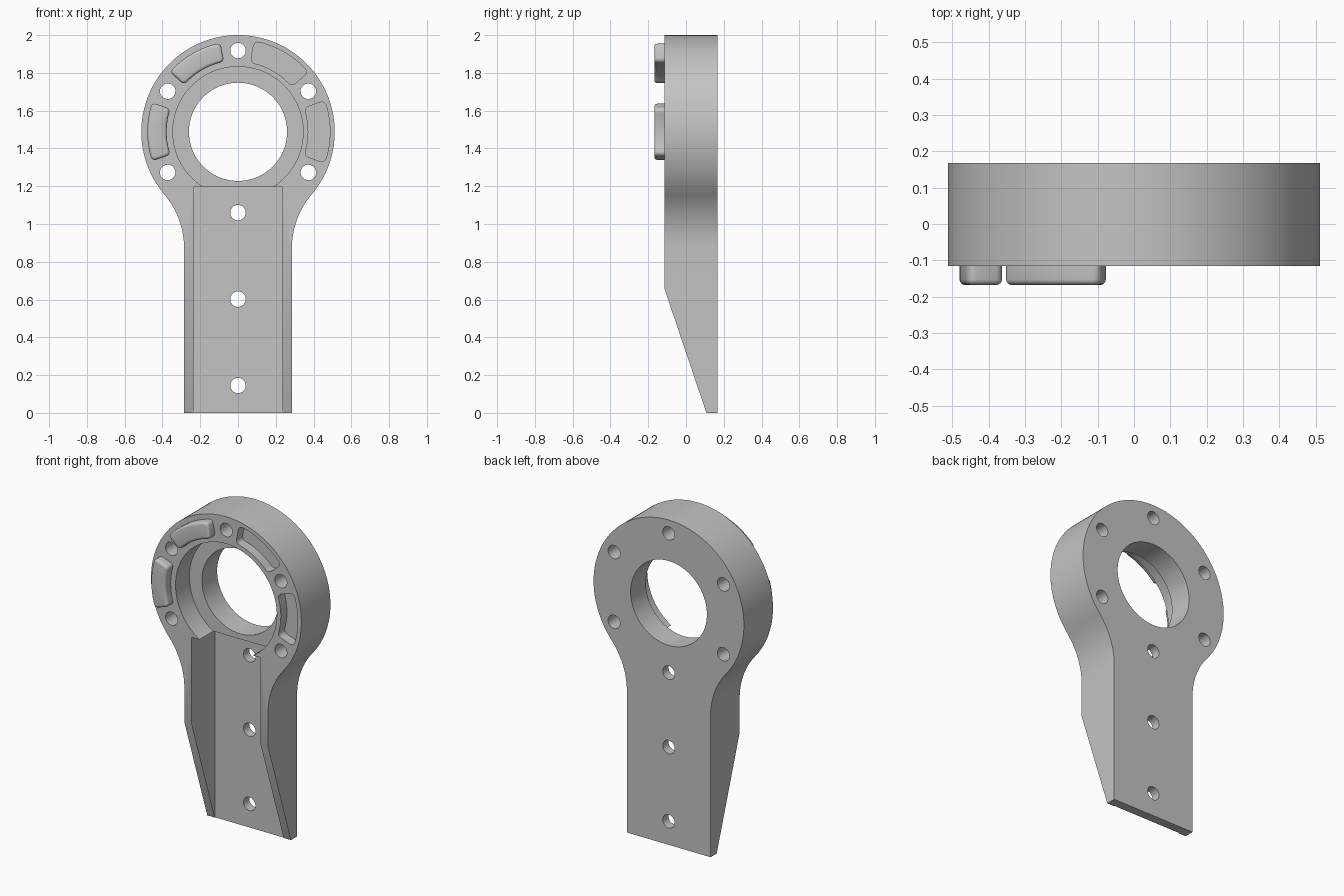
import bpy
import bmesh
from math import sin, cos, pi, atan2, sqrt, radians

if "Cube" in bpy.data.objects:
    bpy.data.objects.remove(bpy.data.objects["Cube"], do_unlink=True)

FRONT, BACK = -0.115, 0.168
RING_Z, RING_R = 1.488, 0.512
HALF_W = 0.285

grey = bpy.data.materials.new("machined grey")
grey.use_nodes = True
grey.diffuse_color = (0.55, 0.55, 0.55, 1)
grey.node_tree.nodes["Principled BSDF"].inputs["Base Color"].default_value = (0.55, 0.55, 0.55, 1)


def prism(name, outline, y0, y1, round_front=0):
    """Extrude an (x, z) outline from y0 back to y1, optionally rounding the front rim."""
    bm = bmesh.new()
    face = bm.faces.new([bm.verts.new((x, y0, z)) for x, z in outline])
    out = bmesh.ops.extrude_face_region(bm, geom=[face], use_keep_orig=True)
    for v in [g for g in out["geom"] if isinstance(g, bmesh.types.BMVert)]:
        v.co.y = y1
    bmesh.ops.recalc_face_normals(bm, faces=bm.faces[:])
    if round_front:
        rim = [e for e in bm.edges if all(abs(v.co.y - y0) < 1e-6 for v in e.verts)]
        bmesh.ops.bevel(bm, geom=rim, offset=round_front, segments=4,
                        profile=0.5, affect='EDGES')
    mesh = bpy.data.meshes.new(name)
    bm.to_mesh(mesh)
    bm.free()
    mesh.materials.append(grey)
    ob = bpy.data.objects.new(name, mesh)
    bpy.context.collection.objects.link(ob)
    return ob


def activate(ob):
    bpy.ops.object.select_all(action='DESELECT')
    ob.select_set(True)
    bpy.context.view_layer.objects.active = ob


def cut(target, cutter):
    """Subtract the cutter for good and remove it."""
    mod = target.modifiers.new("cut", 'BOOLEAN')
    mod.operation = 'DIFFERENCE'
    mod.solver = 'EXACT'
    mod.object = cutter
    activate(target)
    bpy.ops.object.modifier_apply(modifier=mod.name)
    bpy.data.objects.remove(cutter, do_unlink=True)


def arc(cx, cz, r, a0, a1, n):
    return [(cx + r * cos(a0 + (a1 - a0) * i / n), cz + r * sin(a0 + (a1 - a0) * i / n))
            for i in range(n + 1)]


def circle(cx, cz, r, n):
    return arc(cx, cz, r, 0, 2 * pi, n)[:-1]


def sector(mid, half, r0, r1, c, n=14, fan=5):
    """Ring sector about the ring centre with corners of radius c; angles in degrees."""
    mid, half, pts = radians(mid), radians(half), []
    for r_edge, s in ((r1, 1), (r0, -1)):
        rc = r_edge - s * c
        lim = half - c / rc
        corner = [(-lim - c / rc * cos(k * pi / 2 / fan), sin(k * pi / 2 / fan))
                  for k in range(fan + 1)]
        side = corner + [(-lim + 2 * lim * i / n, 1) for i in range(1, n)]
        side += [(-t, h) for t, h in reversed(corner)]
        for t, h in side:
            r, a = rc + s * c * h, mid + s * t
            pts.append((r * cos(a), RING_Z + r * sin(a)))
    return pts


# Body outline: straight handle, concave fillet, round head
fillet_z = 0.87
drop = RING_Z - fillet_z
fillet_r = (HALF_W**2 + drop**2 - RING_R**2) / (2 * (RING_R - HALF_W))
fillet_x = HALF_W + fillet_r
tangent = atan2(drop, -fillet_x)
half = [(HALF_W, 0)]
half += arc(fillet_x, fillet_z, fillet_r, pi, tangent, 16)
half += arc(0, RING_Z, RING_R, tangent - pi, pi / 2, 48)[1:]
body = prism("bracket_body", half + [(-x, z) for x, z in reversed(half[:-1])], FRONT, BACK)

# Channel, stepped bore
cut(body, prism("channel_cutter",
                [(-0.235, -0.1), (0.235, -0.1), (0.235, 1.195), (-0.235, 1.195)], -0.3, 0.112))
cut(body, prism("counterbore_cutter", circle(0, RING_Z, 0.345, 96), -0.3, 0.02))
cut(body, prism("bore_cutter", circle(0, RING_Z, 0.26, 96), -0.3, 0.3))

# Sloped ends of the channel walls: a slab sheared along the slope
wedge = prism("wedge_cutter", [(-0.5, -0.2), (0.5, -0.2), (0.5, 0.66), (-0.5, 0.66)], -0.4, FRONT)
slope = (0.108 - FRONT) / 0.66
for v in wedge.data.vertices:
    if v.co.y > -0.2:
        v.co.y = FRONT + slope * (0.66 - v.co.z)
cut(body, wedge)

# Bolt holes round the head and along the handle
holes = [(0.43 * cos(radians(a)), RING_Z + 0.43 * sin(radians(a))) for a in (-30, 30, 90, 150, 210)]
holes += [(0, z) for z in (0.145, 0.602, 1.06)]
for x, z in holes:
    cut(body, prism("hole_cutter", circle(x, z, 0.041, 32), -0.3, 0.3))

# Locating pockets on the left, matching raised pads on the right
for angle in (0, 60):
    cut(body, prism("pocket_cutter", sector(angle, 19.8, 0.372, 0.487, 0.026), -0.3, FRONT + 0.06))
pads = [prism(name, sector(angle, 18.8, 0.378, 0.48, 0.022), -0.168, FRONT + 0.005, 0.016)
        for name, angle in (("upper_locating_pad", 120), ("side_locating_pad", 180))]

for ob in [body] + pads:
    activate(ob)
    bpy.ops.object.shade_smooth_by_angle(angle=radians(30))
